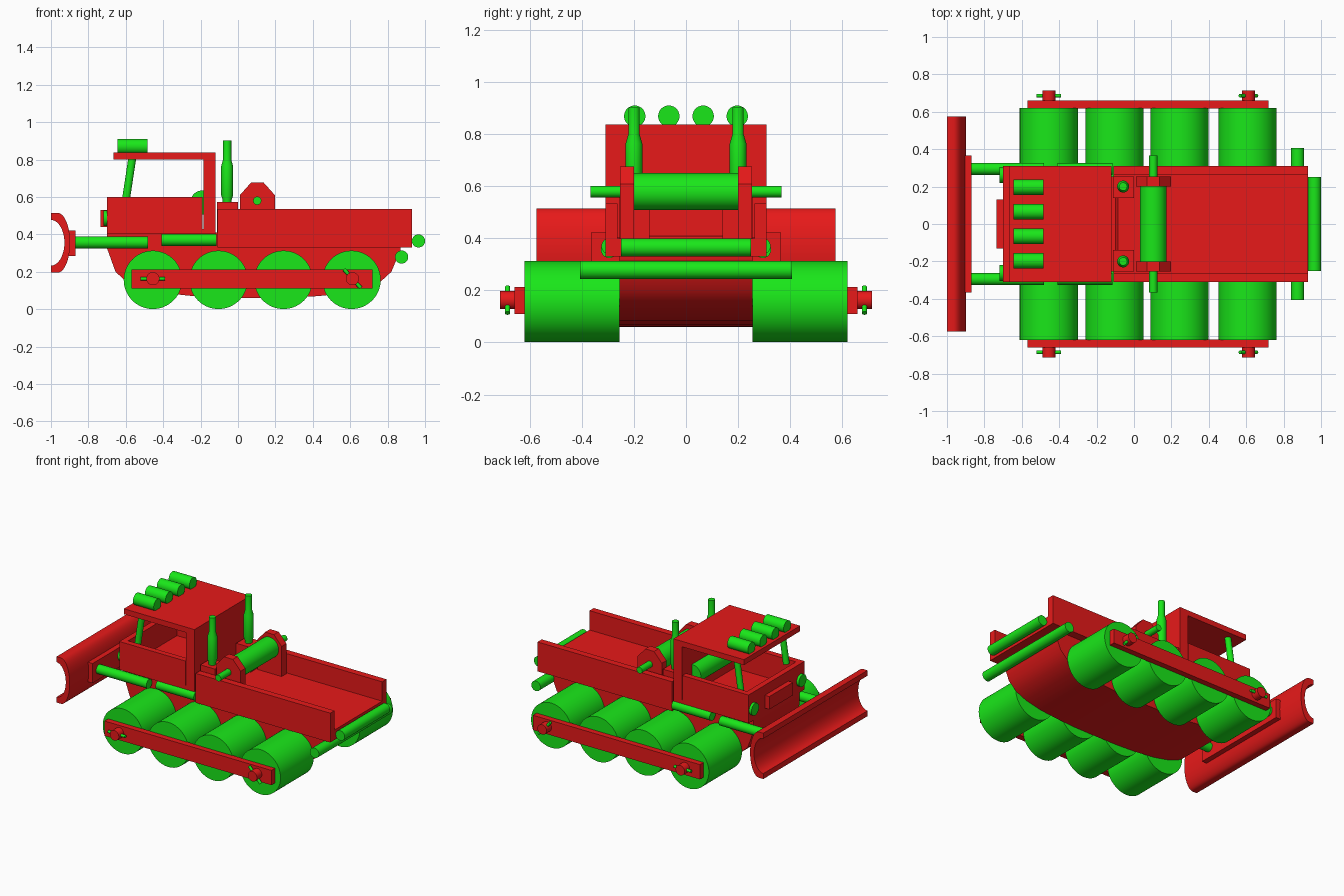
import bpy, bmesh
from math import pi, sin, cos, radians
from mathutils import Vector

if "Cube" in bpy.data.objects:
    bpy.data.objects.remove(bpy.data.objects["Cube"])


def material(name, color):
    m = bpy.data.materials.new(name)
    m.diffuse_color = color
    m.use_nodes = True
    m.node_tree.nodes["Principled BSDF"].inputs["Base Color"].default_value = m.diffuse_color
    return m


RED = material("red_paint", (0.8, 0.01, 0.01, 1))
GREEN = material("green_paint", (0.01, 0.8, 0.01, 1))


def finish(name, bm, mat):
    bmesh.ops.recalc_face_normals(bm, faces=bm.faces)
    me = bpy.data.meshes.new(name)
    bm.to_mesh(me)
    bm.free()
    me.materials.append(mat)
    me.shade_smooth()
    me.set_sharp_from_angle(angle=radians(30))
    ob = bpy.data.objects.new(name, me)
    bpy.context.collection.objects.link(ob)
    return ob


def box(name, x, y, z, mat=RED):
    bm = bmesh.new()
    bmesh.ops.create_cube(bm, size=1)
    for v in bm.verts:
        v.co = [lo + (c + 0.5) * (hi - lo) for c, (lo, hi) in zip(v.co, (x, y, z))]
    return finish(name, bm, mat)


def cyl(name, a, b, r, mat=GREEN, n=48):
    a, b = Vector(a), Vector(b)
    bm = bmesh.new()
    bmesh.ops.create_cone(bm, cap_ends=True, segments=n, radius1=r, radius2=r, depth=(b - a).length)
    ob = finish(name, bm, mat)
    ob.location = (a + b) / 2
    ob.rotation_euler = (b - a).to_track_quat('Z', 'Y').to_euler()
    return ob


def prism(name, profile, y0, y1, mat=RED):
    """Extrude an (x, z) outline along y."""
    bm = bmesh.new()
    f = bm.faces.new([bm.verts.new((x, y0, z)) for x, z in profile])
    ext = bmesh.ops.extrude_face_region(bm, geom=[f])
    moved = [g for g in ext["geom"] if isinstance(g, bmesh.types.BMVert)]
    bmesh.ops.translate(bm, verts=moved, vec=(0, y1 - y0, 0))
    return finish(name, bm, mat)


def lathe(name, profile, loc, mat=GREEN):
    """Spin an (r, z) outline about the vertical axis."""
    bm = bmesh.new()
    vs = [bm.verts.new((r, 0, z)) for r, z in profile]
    es = [bm.edges.new(p) for p in zip(vs, vs[1:])]
    bmesh.ops.spin(bm, geom=vs + es, cent=(0, 0, 0), axis=(0, 0, 1), angle=2 * pi, steps=32)
    bmesh.ops.remove_doubles(bm, verts=bm.verts, dist=1e-5)
    ob = finish(name, bm, mat)
    ob.location = loc
    return ob


# Hull with rounded belly
prism("hull", [(-0.70, 0.41), (-0.70, 0.325), (-0.655, 0.20), (-0.60, 0.15), (-0.50, 0.11),
               (-0.38, 0.085), (-0.24, 0.07), (-0.08, 0.062), (0.10, 0.06), (0.28, 0.062),
               (0.43, 0.07), (0.57, 0.085), (0.68, 0.11), (0.76, 0.145), (0.82, 0.20),
               (0.87, 0.32), (0.87, 0.34), (0, 0.34), (-0.1, 0.41)], -0.255, 0.255)

# Cargo bed
box("bed_floor", (-0.11, 0.93), (-0.27, 0.27), (0.33, 0.40))

# Cab tub, rear wall, roof and seat
box("cab_floor", (-0.70, -0.12), (-0.31, 0.31), (0.403, 0.43))
box("cab_front_wall", (-0.70, -0.66), (-0.31, 0.31), (0.403, 0.60))
box("cab_rear_wall", (-0.185, -0.12), (-0.31, 0.31), (0.403, 0.82))
box("cab_roof", (-0.665, -0.12), (-0.31, 0.31), (0.80, 0.838))
box("grille", (-0.735, -0.69), (-0.13, 0.13), (0.44, 0.53))
cyl("seat", (-0.19, -0.2, 0.57), (-0.19, 0.2, 0.57), 0.065)

# Roof lights
for i, y in enumerate((-0.197, -0.066, 0.066, 0.197)):
    cyl(f"roof_light_{i + 1}", (-0.645, y, 0.87), (-0.485, y, 0.87), 0.041)

# Blade with curved face, and its mount
arc = [radians(-90 + 180 * i / 20) for i in range(21)]
outer = [(-0.965 + 0.067 * cos(t), 0.355 + 0.16 * sin(t)) for t in arc]
inner = [(-1.0 + 0.072 * cos(t), 0.355 + 0.122 * sin(t)) for t in reversed(arc)]
prism("blade", [(-1.0, 0.195)] + outer + [(-1.0, 0.515)] + inner, -0.575, 0.575)
box("blade_mount", (-0.905, -0.868), (-0.365, 0.365), (0.285, 0.422))

# Winch drum and axle
cyl("winch_drum", (0.103, -0.21, 0.58), (0.103, 0.21, 0.58), 0.071)
cyl("winch_axle", (0.103, -0.367, 0.58), (0.103, 0.367, 0.58), 0.022)

# Rear rollers
cyl("rear_roller_upper", (0.965, -0.25, 0.365), (0.965, 0.25, 0.365), 0.035)
cyl("rear_roller_lower", (0.875, -0.407, 0.279), (0.875, 0.407, 0.279), 0.035)

# Everything mirrored left and right
for side, s in (("front", -1), ("back", 1)):
    for i, x in enumerate((-0.455, -0.104, 0.243, 0.607)):
        cyl(f"{side}_wheel_{i + 1}", (x, s * 0.255, 0.157), (x, s * 0.62, 0.157), 0.156, n=64)
    box(f"{side}_wheel_beam", (-0.57, 0.72), sorted((s * 0.617, s * 0.66)), (0.11, 0.213))
    # Axle studs with cotter pins
    for i, (x, dx, dz) in enumerate(((-0.455, 0.066, 0), (0.612, 0.045, -0.05))):
        cyl(f"{side}_stud_{i + 1}", (x, s * 0.65, 0.163), (x, s * 0.715, 0.163), 0.035, RED, 32)
        cyl(f"{side}_pin_{i + 1}", (x - dx, s * 0.686, 0.163 - dz),
            (x + dx, s * 0.686, 0.163 + dz), 0.01, n=16)
    # Bed and cab sides
    box(f"{side}_bed_wall", (-0.11, 0.93), sorted((s * 0.263, s * 0.31)), (0.33, 0.535))
    box(f"{side}_cab_wall", (-0.70, -0.19), sorted((s * 0.27, s * 0.31)), (0.403, 0.60))
    cyl(f"{side}_cab_pillar", (-0.60, s * 0.25, 0.58), (-0.565, s * 0.25, 0.81), 0.021, n=24)
    cyl(f"{side}_headlight", (-0.718, s * 0.262, 0.487), (-0.68, s * 0.262, 0.487), 0.042)
    # Hydraulic rods
    cyl(f"{side}_blade_rod", (-0.88, s * 0.295, 0.357), (-0.48, s * 0.295, 0.357), 0.032)
    cyl(f"{side}_side_tank", (-0.41, s * 0.293, 0.37), (-0.115, s * 0.293, 0.37), 0.032)
    # Exhaust stack on its block
    box(f"{side}_exhaust_block", (-0.112, 0.0), sorted((s * 0.14, s * 0.255)), (0.39, 0.573))
    lathe(f"{side}_exhaust", [(0, 0.56), (0.024, 0.56), (0.024, 0.585), (0.032, 0.61), (0.032, 0.765),
                              (0.022, 0.80), (0.022, 0.903), (0, 0.903)], (-0.058, s * 0.2, 0))
    # Winch bracket
    prism(f"{side}_winch_bracket", [(0.01, 0.39), (0.197, 0.39), (0.197, 0.61), (0.137, 0.677),
                                    (0.07, 0.677), (0.01, 0.61)], s * 0.2, s * 0.253)
